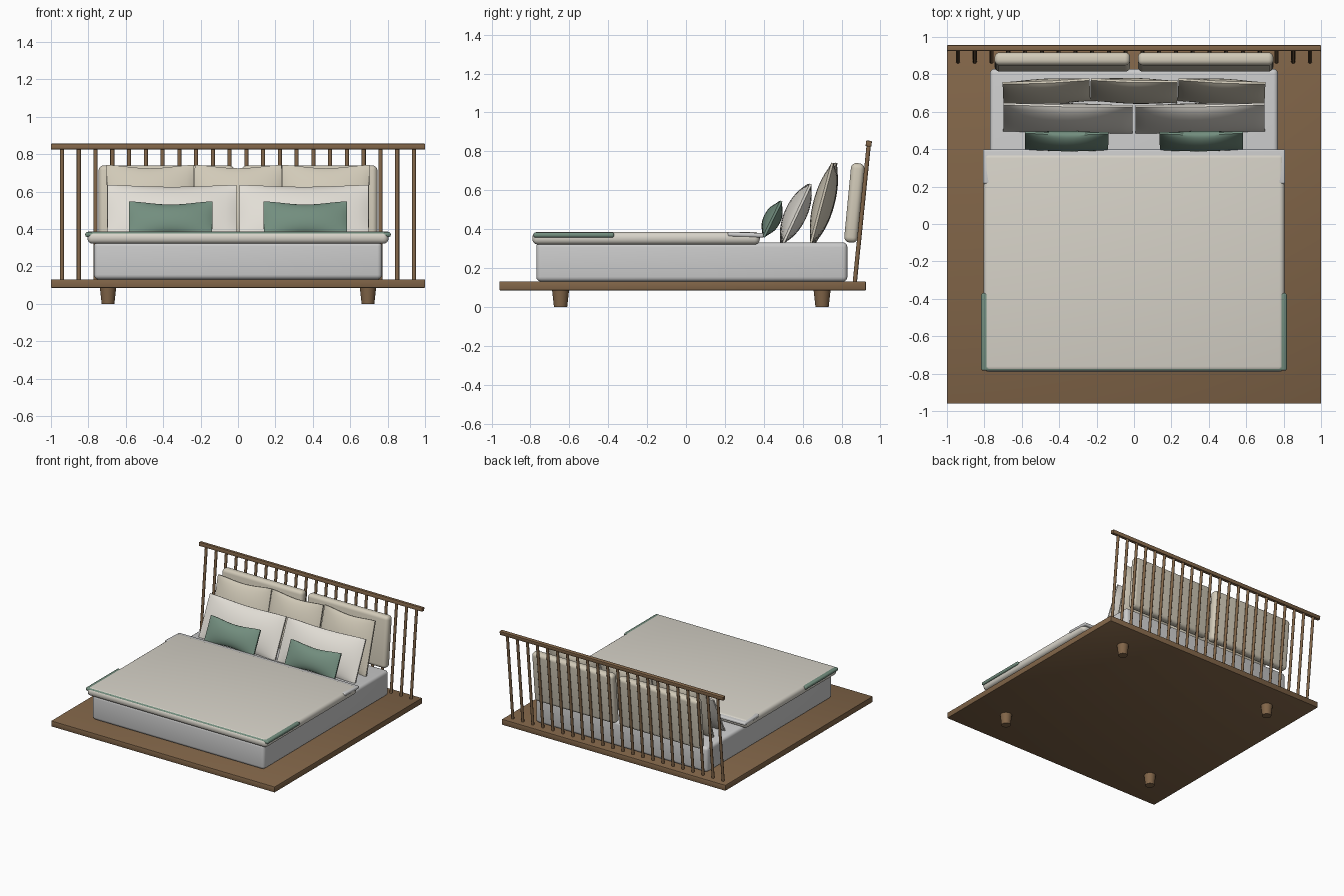
import bpy, bmesh, math
from mathutils import Euler

if "Cube" in bpy.data.objects:
    bpy.data.objects.remove(bpy.data.objects["Cube"])


def material(name, rgb):
    m = bpy.data.materials.new(name)
    m.diffuse_color = (*rgb, 1)
    m.use_nodes = True
    m.node_tree.nodes["Principled BSDF"].inputs["Base Color"].default_value = m.diffuse_color
    return m


wood = material("wood", (0.22, 0.13, 0.065))
white = material("white_linen", (0.72, 0.72, 0.71))
linen = material("linen", (0.68, 0.65, 0.58))
cream = material("cream", (0.76, 0.73, 0.67))
beige = material("beige", (0.64, 0.59, 0.48))
green = material("green", (0.17, 0.27, 0.21))


def finish(ob, name, mat, angle=35):
    ob.name = name
    ob.data.materials.append(mat)
    bpy.ops.object.select_all(action='DESELECT')
    ob.select_set(True)
    bpy.context.view_layer.objects.active = ob
    bpy.ops.object.shade_smooth_by_angle(angle=math.radians(angle))
    return ob


def box(name, loc, size, mat, bevel=0.0, segments=4, tilt=0.0):
    bm = bmesh.new()
    bmesh.ops.create_cube(bm, size=1)
    bmesh.ops.scale(bm, vec=size, verts=bm.verts)
    if bevel:
        bmesh.ops.bevel(bm, geom=bm.edges[:], offset=bevel, segments=segments,
                        profile=0.5, affect='EDGES')
    me = bpy.data.meshes.new(name)
    bm.to_mesh(me)
    bm.free()
    ob = bpy.data.objects.new(name, me)
    bpy.context.collection.objects.link(ob)
    ob.location = loc
    ob.rotation_euler = (math.radians(tilt), 0, 0)
    return finish(ob, name, mat)


def pillow(name, loc, w, h, t, mat, lean, yaw=0.0, dip=0.018, n=16):
    """Lens-shaped pillow with a thin seam rim and a dipped top edge."""
    bm = bmesh.new()
    rim = 0.006
    sides = []
    for s in (-1, 1):
        grid = []
        for j in range(n + 1):
            v = -math.cos(math.pi * j / n) * 0.5 + (2 * j / n - 1) * 0.5
            row = []
            for i in range(n + 1):
                u = -math.cos(math.pi * i / n) * 0.5 + (2 * i / n - 1) * 0.5
                puff = ((1 - u * u) * (1 - v * v)) ** 0.75
                z = v * h / 2 - v * abs(v) * dip * (1 - u * u) ** 2
                row.append(bm.verts.new((u * w / 2, s * (rim + (t / 2 - rim) * puff), z)))
            grid.append(row)
        for j in range(n):
            for i in range(n):
                bm.faces.new((grid[j][i], grid[j][i + 1], grid[j + 1][i + 1], grid[j + 1][i]))
        sides.append(grid)

    def loop(g):
        return (g[0][:-1] + [r[-1] for r in g[:-1]] + g[-1][:0:-1]
                + [r[0] for r in g[:0:-1]])
    a, b = loop(sides[0]), loop(sides[1])
    for k in range(len(a)):
        m = (k + 1) % len(a)
        bm.faces.new((a[k], a[m], b[m], b[k]))
    bmesh.ops.recalc_face_normals(bm, faces=bm.faces)
    me = bpy.data.meshes.new(name)
    bm.to_mesh(me)
    bm.free()
    ob = bpy.data.objects.new(name, me)
    bpy.context.collection.objects.link(ob)
    ob.location = loc
    ob.rotation_euler = Euler((math.radians(-lean), 0, math.radians(yaw)))
    return finish(ob, name, mat)


# Platform and tapered legs
box("platform", (0, -0.0175, 0.108), (2, 1.885, 0.046), wood, 0.004, 2)
for x in (-0.695, 0.695):
    for y in (-0.645, 0.70):
        bpy.ops.mesh.primitive_cone_add(vertices=24, radius1=0.034, radius2=0.044,
                                        depth=0.09, location=(x, y, 0.045))
        finish(bpy.context.object, "leg", wood)

# Leaning slatted headboard
y0, z0, y1, z1 = 0.868, 0.125, 0.94, 0.835
lean = math.atan2(y1 - y0, z1 - z0)
for i in range(22):
    x = -0.941 + i * 1.882 / 21
    bpy.ops.mesh.primitive_cylinder_add(
        vertices=12, radius=0.011, depth=math.hypot(y1 - y0, z1 - z0),
        location=(x, (y0 + y1) / 2, (z0 + z1) / 2), rotation=(-lean, 0, 0))
    finish(bpy.context.object, "headboard_slat", wood)
box("headboard_rail", (0, 0.94, 0.84), (2, 0.03, 0.03), wood, 0.004, 2, -math.degrees(lean))

# Mattress and bedding layers
box("mattress", (0, 0.03, 0.231), (1.54, 1.6, 0.202), white, 0.025)
box("duvet", (0, -0.205, 0.3535), (1.61, 1.17, 0.065), linen, 0.028)
box("blanket", (0, -0.577, 0.370), (1.634, 0.415, 0.026), green, 0.011)
box("sheet_fold", (0, 0.307, 0.371), (1.616, 0.185, 0.024), white, 0.01, 4, -2)

# Mirrored cushions and pillows
for s in (-1, 1):
    box("back_cushion", (s * 0.383, 0.866, 0.535), (0.725, 0.07, 0.41), beige, 0.028, 5, -5.5)
    pillow("rear_pillow", (s * 0.468, 0.708, 0.535), 0.465, 0.425, 0.105, beige, 15, -s * 2.5)
    pillow("front_pillow", (s * 0.353, 0.565, 0.48), 0.69, 0.335, 0.115, cream, 25, s * 1.0, 0.01)
    pillow("accent_pillow", (s * 0.36, 0.443, 0.452), 0.445, 0.205, 0.09, green, 26, s * 0.5)
pillow("rear_pillow_middle", (0, 0.712, 0.535), 0.465, 0.425, 0.105, beige, 15, -1.5)
